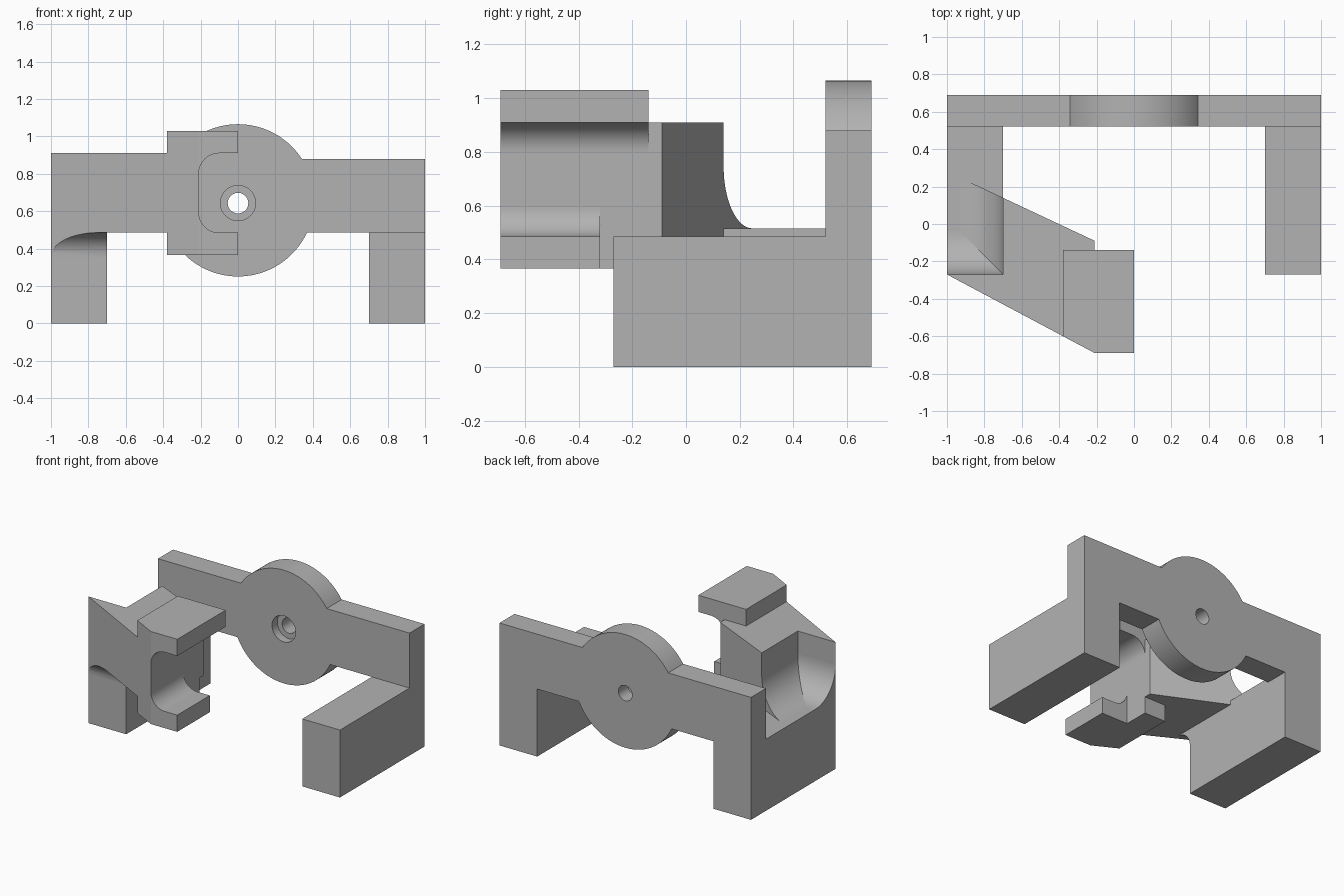
import bpy, bmesh
from math import pi, sin, cos, asin, sqrt
from mathutils import Vector

cube = bpy.data.objects.get("Cube")
if cube:
    bpy.data.objects.remove(cube, do_unlink=True)

grey = bpy.data.materials.new("plain grey")
grey.use_nodes = True
grey.diffuse_color = (0.45, 0.45, 0.45, 1)
grey.node_tree.nodes["Principled BSDF"].inputs["Base Color"].default_value = grey.diffuse_color


def prism(name, pts, axis, lo, hi, cut=None):
    """Extrude a profile along an axis; cut = (point, normal) trims the normal side."""
    place = {"x": lambda a, b, t: (t, a, b),
             "y": lambda a, b, t: (a, t, b),
             "z": lambda a, b, t: (a, b, t)}[axis]
    bm = bmesh.new()
    rings = [[bm.verts.new(place(a, b, t)) for a, b in pts] for t in (lo, hi)]
    for ring in rings:
        bm.faces.new(ring)
    n = len(pts)
    for i in range(n):
        j = (i + 1) % n
        bm.faces.new((rings[0][i], rings[0][j], rings[1][j], rings[1][i]))
    if cut:
        res = bmesh.ops.bisect_plane(bm, geom=bm.verts[:] + bm.edges[:] + bm.faces[:],
                                     plane_co=cut[0], plane_no=cut[1], clear_outer=True)
        edges = [e for e in res["geom_cut"] if isinstance(e, bmesh.types.BMEdge)]
        bmesh.ops.edgeloop_fill(bm, edges=edges)
    bmesh.ops.recalc_face_normals(bm, faces=bm.faces[:])
    mesh = bpy.data.meshes.new(name)
    bm.to_mesh(mesh)
    bm.free()
    mesh.materials.append(grey)
    ob = bpy.data.objects.new(name, mesh)
    bpy.context.collection.objects.link(ob)
    return ob


def smooth(ob):
    bpy.ops.object.select_all(action="DESELECT")
    ob.select_set(True)
    bpy.context.view_layer.objects.active = ob
    bpy.ops.object.shade_smooth_by_angle(angle=pi / 6)


def arc(cx, cz, r, a, b, n):
    return [(cx + r * cos(a + (b - a) * i / n), cz + r * sin(a + (b - a) * i / n))
            for i in range(n + 1)]


def fillet(u, v, du, dv, n=16):
    """Concave quarter-round from (u, v + dv) to (u + du, v)."""
    return [(u + du * (1 - cos(pi / 2 * i / n)), v + dv * (1 - sin(pi / 2 * i / n)))
            for i in range(n + 1)]


# Back plate: a bar with a disc bulging above and below its middle
BACK, PLATE = 0.69, 0.52
BOT, TOP, MID, R = 0.485, 0.88, 0.658, 0.407
up, down = asin((TOP - MID) / R), asin((MID - BOT) / R)
outline = [(1, BOT), (1, TOP)] + arc(0, MID, R, up, pi - up, 40)
outline += [(-1, TOP), (-1, BOT)] + arc(0, MID, R, pi + down, 2 * pi - down, 40)
plate = prism("back_plate", outline, "y", PLATE, BACK)

# Stepped bolt hole through the disc
for r, end in ((0.055, 0.8), (0.094, 0.58)):
    cutter = prism("hole_cutter", arc(0, 0.643, r, 0, 2 * pi * 47 / 48, 47), "y", 0.4, end)
    cutter.hide_render = True
    mod = plate.modifiers.new("hole", "BOOLEAN")
    mod.operation, mod.object, mod.solver = "DIFFERENCE", cutter, "EXACT"
    bpy.ops.object.select_all(action="DESELECT")
    plate.select_set(True)
    bpy.context.view_layer.objects.active = plate
    bpy.ops.object.modifier_apply(modifier=mod.name)
    bpy.data.objects.remove(cutter, do_unlink=True)
smooth(plate)

# Legs: the one under the arm has a slightly raised top
FRONT, LEG, RISE = -0.27, -0.70, 0.515
prism("left_leg", [(FRONT, 0), (BACK, 0), (BACK, BOT), (FRONT, BOT)], "x", -LEG, 1)
prism("right_leg", [(FRONT, 0), (BACK, 0), (BACK, BOT), (PLATE, BOT),
                    (PLATE, RISE), (FRONT, RISE)], "x", -1, LEG)

# Slanted arm reaching forward from the right leg
ARM = 0.91
prism("arm", [(-1, FRONT), (-0.21, -0.69), (-0.21, -0.09), (LEG, 0.14), (LEG, FRONT)],
      "z", BOT, ARM)

# Rounded fillets joining the arm to its leg
F = 0.23
back_cut = (Vector((LEG, 0.14, 0)), Vector((0.23, 0.49, 0)))
front_cut = (Vector((-1, FRONT, 0)), Vector((-0.42, -0.79, 0)))
smooth(prism("side_fillet", [(LEG, RISE)] + fillet(LEG, RISE, -F, F), "y", FRONT, 0.4, back_cut))
smooth(prism("rear_fillet", [(FRONT, RISE)] + fillet(FRONT, RISE, F, F), "x", -1, LEG))
smooth(prism("under_fillet", [(FRONT, BOT)] + fillet(FRONT, BOT, -0.13, -0.13),
             "x", -0.999, LEG, front_cut))

# C-shaped hook at the arm's end: a web with a long upper and short lower lip
HI, LO, WEB = 1.03, 0.365, -0.21
prism("hook_web", [(-0.38, -0.60), (WEB, -0.69), (WEB, -0.14), (-0.38, -0.14)], "z", LO, HI)
for name, inner, outer, side, end in (("upper_lip", ARM, HI, -1, -0.14),
                                      ("lower_lip", BOT, LO, 1, -0.32)):
    profile = [(0, inner), (0, outer), (WEB, outer)] + fillet(WEB, inner, 0.11, side * 0.11)
    smooth(prism(name, profile, "y", -0.69, end))
